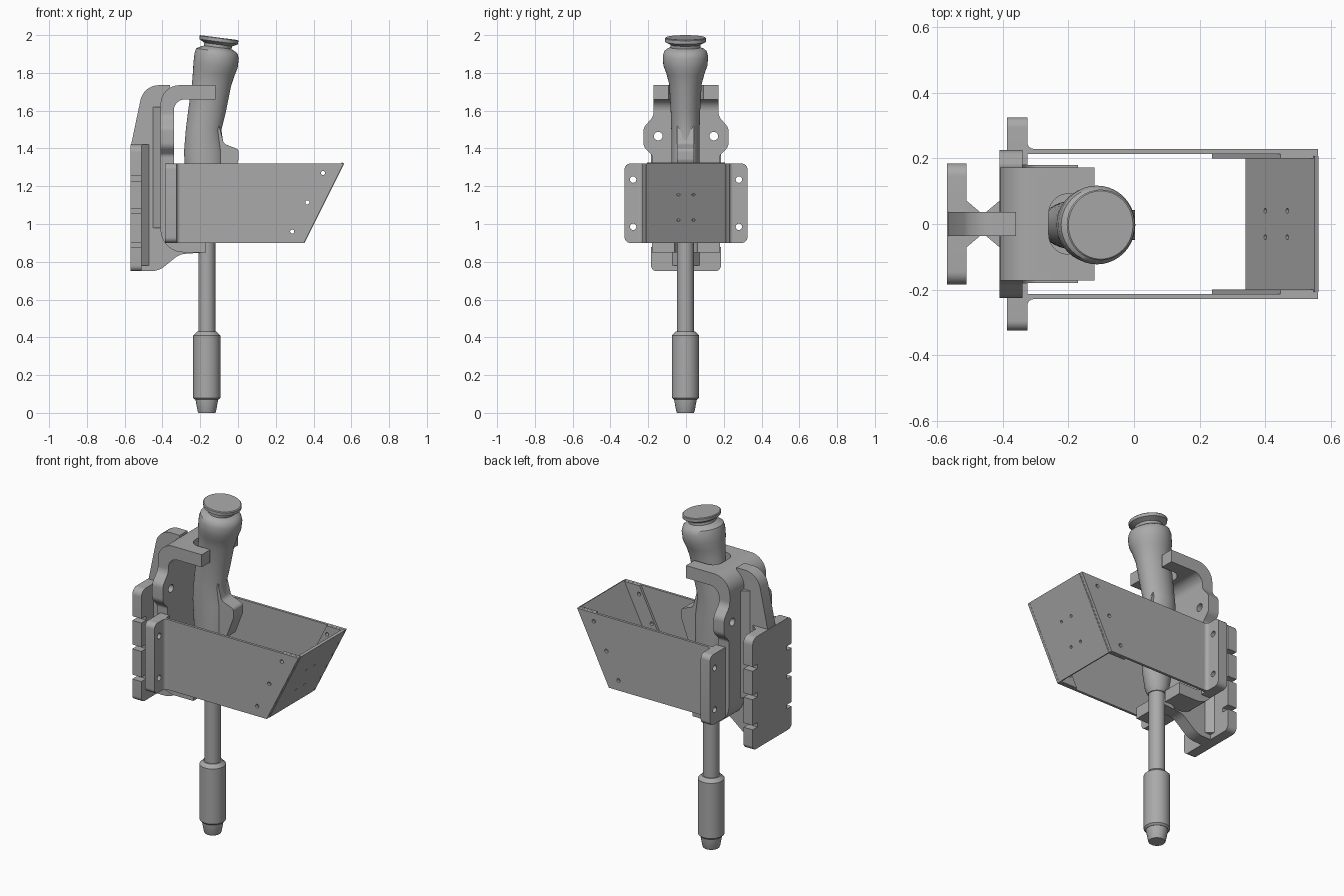
import bpy, bmesh, math
from mathutils import Vector, Matrix

cube = bpy.data.objects.get("Cube")
if cube:
    bpy.data.objects.remove(cube, do_unlink=True)

grey = bpy.data.materials.new("plain grey")
grey.use_nodes = True
colour = (0.4, 0.4, 0.4, 1)
grey.diffuse_color = colour
grey.node_tree.nodes["Principled BSDF"].inputs["Base Color"].default_value = colour

X, Y, Z = Vector((1, 0, 0)), Vector((0, 1, 0)), Vector((0, 0, 1))
O = Vector()
parts = []


def add_object(name, mesh):
    obj = bpy.data.objects.new(name, mesh)
    bpy.context.collection.objects.link(obj)
    mesh.materials.clear()
    mesh.materials.append(grey)
    parts.append(obj)
    return obj


def rounded(points, steps=8):
    """Outline whose corners (a, b, radius) become true arcs."""
    out = []
    for i, p in enumerate(points):
        c = Vector(p[:2])
        if len(p) < 3:
            out.append(c)
            continue
        d0 = (Vector(points[i - 1][:2]) - c).normalized()
        d1 = (Vector(points[(i + 1) % len(points)][:2]) - c).normalized()
        half = d0.angle(d1) / 2
        reach, w = p[2] / math.tan(half), math.sin(half)
        a, b = c + d0 * reach, c + d1 * reach
        for k in range(steps + 1):
            t = k / steps
            f, g, h = (1 - t) ** 2, 2 * w * t * (1 - t), t * t
            out.append((a * f + c * g + b * h) / (f + g + h))
    return out


def circle(a, b, r, n=20):
    return [Vector((a + r * math.cos(math.tau * i / n),
                    b + r * math.sin(math.tau * i / n))) for i in range(n)]


def box(a0, b0, a1, b1, r=None):
    pts = [(a0, b0), (a1, b0), (a1, b1), (a0, b1)]
    return rounded([p + (r,) for p in pts]) if r else rounded(pts)


def prism(name, loops, u, v, near, far, origin=O):
    """Filled outline with holes, extruded along u x v."""
    curve = bpy.data.curves.new(name, 'CURVE')
    curve.dimensions, curve.fill_mode = '2D', 'BOTH'
    curve.extrude = (far - near) / 2
    for loop in loops:
        s = curve.splines.new('POLY')
        s.points.add(len(loop) - 1)
        for point, co in zip(s.points, loop):
            point.co = (co.x, co.y, 0, 1)
        s.use_cyclic_u = True
    temp = bpy.data.objects.new(name, curve)
    bpy.context.collection.objects.link(temp)
    deps = bpy.context.evaluated_depsgraph_get()
    mesh = bpy.data.meshes.new_from_object(temp.evaluated_get(deps))
    bpy.data.objects.remove(temp)
    n = u.cross(v)
    frame = Matrix((u, v, n)).transposed().to_4x4()
    frame.translation = origin + n * (near + far) / 2
    mesh.transform(frame)
    bm = bmesh.new()
    bm.from_mesh(mesh)
    bmesh.ops.remove_doubles(bm, verts=bm.verts, dist=1e-5)
    bmesh.ops.recalc_face_normals(bm, faces=bm.faces)
    bm.to_mesh(mesh)
    bm.free()
    return add_object(name, mesh)


def cut(obj, cutter, operation='DIFFERENCE'):
    mod = obj.modifiers.new("cut", 'BOOLEAN')
    mod.operation, mod.object, mod.solver = operation, cutter, 'EXACT'
    deps = bpy.context.evaluated_depsgraph_get()
    mesh = bpy.data.meshes.new_from_object(obj.evaluated_get(deps))
    obj.modifiers.clear()
    obj.data = mesh
    parts.remove(cutter)
    bpy.data.objects.remove(cutter)


def loft(name, rings, tilt=lambda z: 0, n=40):
    """Closed skin over elliptical rings (z, x min, x max, y radius)."""
    bm = bmesh.new()
    loops = []
    for z, x0, x1, ry in rings:
        cx, rx = (x0 + x1) / 2, (x1 - x0) / 2
        loops.append([bm.verts.new((cx + p.x * rx, p.y * ry - 0.003,
                                    z - tilt(z) * p.x * rx)) for p in circle(0, 0, 1, n)])
    for a, b in zip(loops, loops[1:]):
        for i in range(n):
            j = (i + 1) % n
            bm.faces.new((a[i], a[j], b[j], b[i]))
    bm.faces.new(loops[0])
    bm.faces.new(loops[-1])
    bmesh.ops.recalc_face_normals(bm, faces=bm.faces)
    mesh = bpy.data.meshes.new(name)
    bm.to_mesh(mesh)
    bm.free()
    return add_object(name, mesh)


# Rear mounting plate with notched edges
edge = [(0.185, 0.75, 0.03)]
for z in (0.89, 1.07, 1.24):
    edge += [(0.185, z - 0.013), (0.14, z - 0.013), (0.14, z + 0.013), (0.185, z + 0.013)]
edge.append((0.185, 1.42, 0.04))
mirrored = [(-p[0],) + p[1:] for p in reversed(edge)]
prism("rear_plate", [rounded(edge + mirrored)], Y, Z, -0.57, -0.51)

# Central web, extruded across the width (X x Z points to -y)
web = [(-0.57, 0.75), (-0.42, 0.75, 0.12), (-0.31, 0.84, 0.1), (-0.17, 0.85),
       (-0.17, 0.88), (-0.36, 0.92, 0.05), (-0.36, 1.735), (-0.5, 1.735, 0.1),
       (-0.57, 1.4)]
prism("web", [rounded(web)], X, Z, -0.037, 0.037)

# Flared fillets where the web meets the plates
for name, x, d, z0, z1 in (("rear_fillet", -0.515, 1, 0.78, 1.42),
                           ("bracket_fillet", -0.405, -1, 0.98, 1.62)):
    flare = [(x, -0.075), (x + d * 0.045, -0.037, 0.03), (x + d * 0.05, -0.037),
             (x + d * 0.05, 0.037), (x + d * 0.045, 0.037, 0.03), (x, 0.075)]
    flare = [(p[0], p[1]) for p in flare]
    prism(name, [rounded(flare)], X, Y, z0, z1)

# C-shaped bracket: side profile trimmed by the eared front outline and slots
c_profile = [(-0.41, 0.85, 0.12), (-0.41, 1.735, 0.1), (-0.12, 1.735), (-0.12, 1.66),
             (-0.34, 1.66, 0.06), (-0.34, 0.92, 0.05), (-0.17, 0.92), (-0.17, 0.85)]
bracket = prism("bracket", [rounded(c_profile)], X, Z, -0.3, 0.3)
ears = [(0.18, 0.8), (0.18, 1.365, 0.03), (0.225, 1.41, 0.05), (0.225, 1.51, 0.05),
        (0.172, 1.57, 0.06), (0.172, 1.8)]
outline = rounded(ears + [(-p[0],) + p[1:] for p in reversed(ears)])
holes = [circle(s * 0.147, 1.465, 0.023) for s in (-1, 1)]
cut(bracket, prism("trim", [outline] + holes, Y, Z, -0.6, 0), 'INTERSECT')
cut(bracket, prism("slot", [box(-0.26, -0.092, 0.1, 0.092, 0.06)], X, Y, 1.6, 1.8))
cut(bracket, prism("slot", [box(-0.26, -0.06, 0.1, 0.06, 0.05)], X, Y, 0.8, 0.95))

# Sloped front plate of the tray
lean = Vector((0.21, 0, 0.42))
length = lean.length
lean.normalize()
foot = Vector((0.352, 0, 0.9))
bolts = [circle(y, v, 0.008, 12) for y in (-0.04, 0.04) for v in (0.135, 0.285)]
prism("tray_front", [box(-0.207, 0, 0.207, length)] + bolts, Y, lean, -0.014, 0, foot)

# Tray sides, inner return flanges and mounting lugs
for s, side in ((1, "left"), (-1, "right")):
    rivets = [circle(x, z, 0.011, 14) for x, z in
              ((0.45, 1.27), (0.367, 1.115), (0.287, 0.96))]

    def sheet(name, loops, y0, y1):
        near, far = sorted((-s * y0, -s * y1))
        prism(side + name, loops, X, Z, near, far)

    sheet("_tray_side", [rounded([(-0.33, 0.9), (0.35, 0.9), (0.56, 1.32), (-0.33, 1.32)])]
          + rivets, 0.214, 0.229)
    sheet("_tray_return", [rounded([(0.237, 0.9), (0.35, 0.9), (0.56, 1.32), (0.447, 1.32)])]
          + rivets, 0.199, 0.213)
    lug = rounded([(s * 0.18, 0.9), (s * 0.325, 0.9, 0.03),
                   (s * 0.325, 1.32, 0.03), (s * 0.18, 1.32)])
    prism(side + "_lug", [lug] + [circle(s * 0.28, z, 0.017) for z in (0.985, 1.235)],
          Y, Z, -0.387, -0.325)
    bend = [(-0.33, s * 0.26), (-0.325, s * 0.26), (-0.325, s * 0.229, 0.02),
            (-0.29, s * 0.229), (-0.29, s * 0.222), (-0.33, s * 0.222)]
    prism(side + "_bend", [rounded(bend)], X, Y, 0.9, 1.32)

# Tapered grip with collar and end cap
grip = [(0.92, -0.215, -0.115, 0.05), (0.95, -0.23, -0.1, 0.065), (1.05, -0.25, -0.08, 0.072),
        (1.25, -0.278, -0.07, 0.075), (1.38, -0.286, -0.07, 0.075),
        (1.5, -0.276, -0.088, 0.075), (1.6, -0.263, -0.064, 0.078),
        (1.74, -0.243, -0.037, 0.086), (1.8, -0.238, -0.018, 0.102),
        (1.84, -0.236, -0.002, 0.117), (1.89, -0.23, 0.004, 0.12),
        (1.915, -0.222, -0.002, 0.112), (1.925, -0.205, -0.015, 0.1),
        (1.935, -0.18, -0.035, 0.08), (1.95, -0.178, -0.03, 0.08),
        (1.965, -0.203, 0, 0.108), (1.983, -0.205, 0.002, 0.108),
        (1.987, -0.2, -0.003, 0.104)]
loft("grip", grip, lambda z: 0.13 * min(1, max(0, (z - 1.4) / 0.45)))

# Trigger housing on the front of the grip
trigger = [(-0.2, 1.2), (-0.05, 1.2, 0.03), (0.003, 1.34, 0.03), (0.003, 1.395, 0.02),
           (-0.075, 1.425, 0.03), (-0.1, 1.52), (-0.2, 1.52)]
housing = prism("trigger_housing", [rounded(trigger)], X, Z, -0.042, 0.048)
bevel = housing.modifiers.new("soft edges", 'BEVEL')
bevel.width, bevel.segments = 0.012, 3


# Barrel, sleeve and nozzle
def turned(name, rings):
    loft(name, [(z, -0.165 - r, -0.165 + r, r) for z, r in rings])


turned("barrel", [(0.38, 0.045), (0.95, 0.045)])
turned("sleeve", [(0.07, 0.062), (0.08, 0.072), (0.41, 0.072), (0.43, 0.052)])
turned("nozzle", [(0, 0.045), (0.01, 0.049), (0.07, 0.06), (0.08, 0.06)])

bpy.ops.object.select_all(action='DESELECT')
for obj in parts:
    obj.select_set(True)
bpy.context.view_layer.objects.active = parts[0]
bpy.ops.object.shade_smooth_by_angle(angle=math.radians(35))
